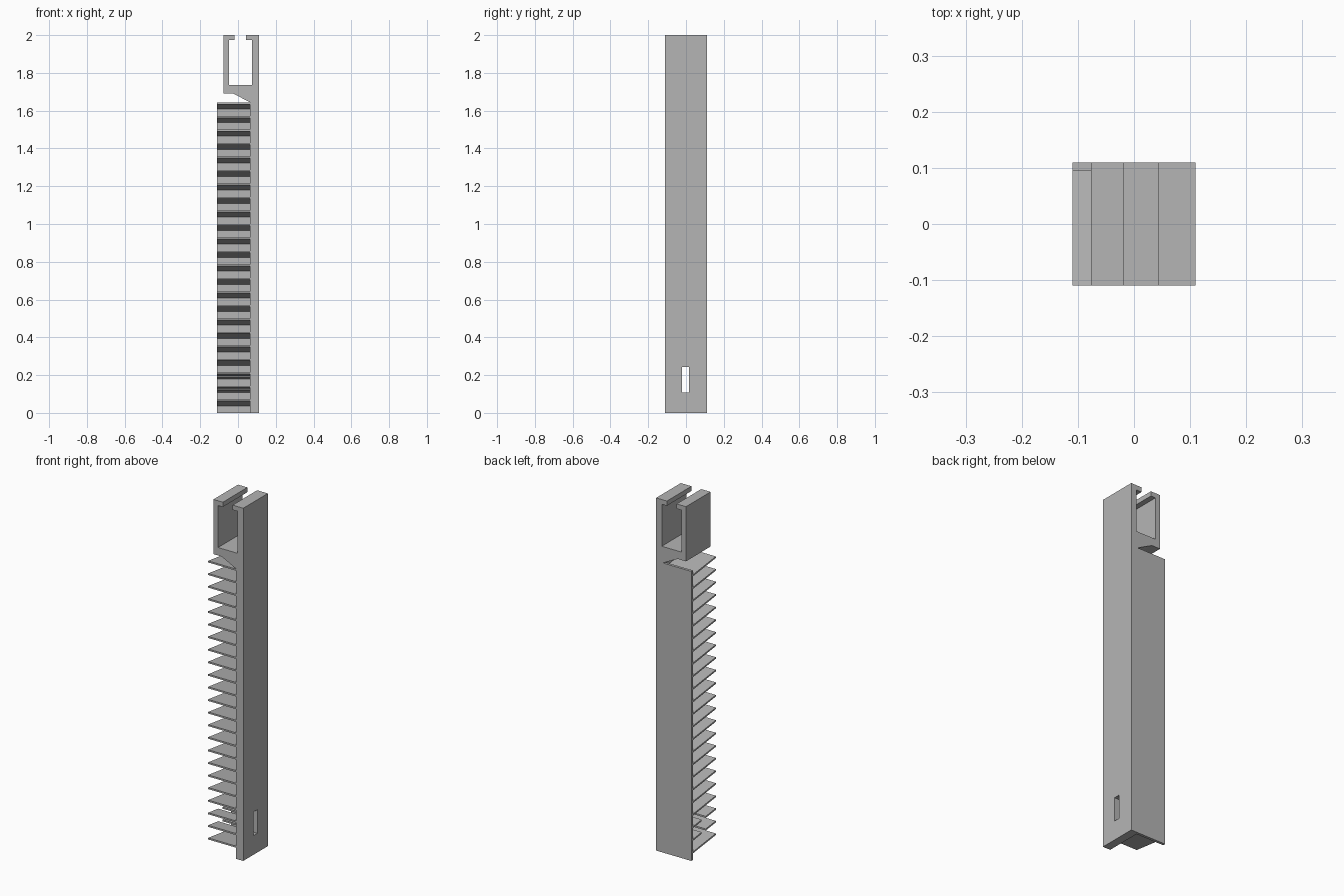
import bpy, bmesh
from mathutils import Vector

cube = bpy.data.objects.get("Cube")
if cube:
    bpy.data.objects.remove(cube, do_unlink=True)

grey = bpy.data.materials.new("plain grey")
grey.use_nodes = True
colour = (0.46, 0.46, 0.46, 1)
grey.diffuse_color = colour
grey.node_tree.nodes["Principled BSDF"].inputs["Base Color"].default_value = colour

HALF = 0.11          # half width and half depth
WALL_X = 0.063       # inner face of the side wall
PLATE_Y = 0.095      # inner face of the back plate


def add_prism(bm, points, offset):
    """Extrude a closed outline of 3D points along an offset."""
    face = bm.faces.new([bm.verts.new(p) for p in points])
    new = bmesh.ops.extrude_face_region(bm, geom=[face])["geom"]
    verts = [v for v in new if isinstance(v, bmesh.types.BMVert)]
    bmesh.ops.translate(bm, verts=verts, vec=Vector(offset))


def make_object(name, prisms):
    bm = bmesh.new()
    for points, offset in prisms:
        add_prism(bm, points, offset)
    bmesh.ops.recalc_face_normals(bm, faces=bm.faces)
    mesh = bpy.data.meshes.new(name)
    bm.to_mesh(mesh)
    bm.free()
    mesh.materials.append(grey)
    obj = bpy.data.objects.new(name, mesh)
    bpy.context.collection.objects.link(obj)
    return obj


def box(x0, x1, y0, y1, z0, z1):
    return [(x0, y0, z0), (x1, y0, z0), (x1, y0, z1), (x0, y0, z1)], (0, y1 - y0, 0)


# Side wall with the open clamp channel and its gusset, one extruded profile
profile = [(WALL_X, 0), (HALF, 0), (HALF, 2), (0.043, 2), (0.043, 1.973),
           (0.075, 1.973), (0.075, 1.735), (-0.048, 1.735), (-0.048, 1.973),
           (-0.018, 1.973), (-0.018, 2), (-0.077, 2), (-0.077, 1.69),
           (-0.025, 1.69), (WALL_X, 1.645)]
wall = make_object("wall_and_clamp",
                   [([(x, -HALF, z) for x, z in profile], (0, 2 * HALF, 0))])

# Back plate behind the fins
make_object("back_plate", [box(-HALF, WALL_X, PLATE_Y, HALF, 0, 1.642)])

# Row of thin fins, each rising towards the front
FINS, PITCH, RISE, THICK = 23, 0.0714, 0.026, 0.009
prisms = []
for i in range(FINS):
    back = 0.037 + i * PITCH
    front = back + RISE
    outline = [(-HALF, -HALF, front), (-HALF, PLATE_Y, back),
               (-HALF, PLATE_Y, back + THICK), (-HALF, -HALF, front + THICK)]
    prisms.append((outline, (WALL_X + HALF, 0, 0)))
fins = make_object("fins", prisms)

# Slot cut through the wall and the low fins
cutter = make_object("slot_cutter", [box(-0.2, 0.2, -0.02, 0.016, 0.109, 0.243)])
cutter.hide_render = True
for obj in (wall, fins):
    mod = obj.modifiers.new("slot", "BOOLEAN")
    mod.operation = "DIFFERENCE"
    mod.solver = "EXACT"
    mod.object = cutter
    bpy.context.view_layer.objects.active = obj
    bpy.ops.object.modifier_apply(modifier=mod.name)
bpy.data.objects.remove(cutter, do_unlink=True)
